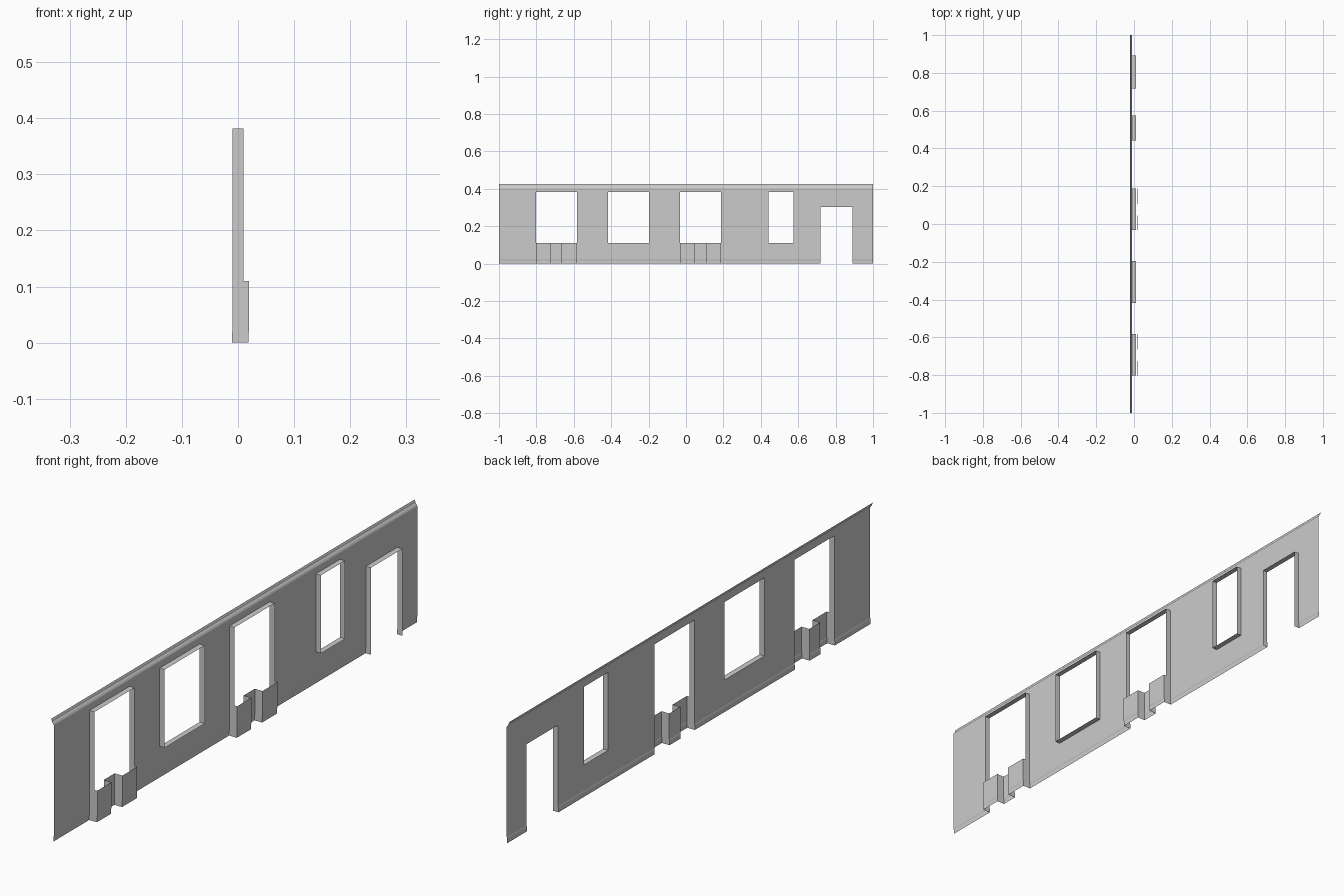
import bpy, bmesh

if "Cube" in bpy.data.objects:
    bpy.data.objects.remove(bpy.data.objects["Cube"])

FACE, REVEAL, NICHE = -0.0095, 0.01, 0.02   # wall face, reveal depth, niche depth
SILL, HEAD, DOOR_HEAD = 0.11, 0.382, 0.303
TOP = 0.405
# each opening: y start, y end, kind
OPENINGS = [(-0.803, -0.583, "niche"), (-0.418, -0.197, "plain"),
            (-0.033, 0.188, "niche"), (0.442, 0.575, "plain"),
            (0.718, 0.891, "door")]


def plinth(x):
    """Offset/height profile of the slightly projecting wall base."""
    return [(x - 0.0015, 0), (x - 0.0015, 0.016), (x, 0.021)]


def make(name, strips):
    """Each strip is two matching 3D point rows, bridged with quads."""
    bm = bmesh.new()
    for a, b in strips:
        va = [bm.verts.new(p) for p in a]
        vb = [bm.verts.new(p) for p in b]
        for i in range(len(a) - 1):
            bm.faces.new((va[i], va[i + 1], vb[i + 1], vb[i]))
    bmesh.ops.remove_doubles(bm, verts=bm.verts, dist=1e-5)
    me = bpy.data.meshes.new(name)
    bm.to_mesh(me)
    bm.free()
    ob = bpy.data.objects.new(name, me)
    bpy.context.collection.objects.link(ob)
    return ob


def along(prof, y0, y1):
    return [(x, y0, z) for x, z in prof], [(x, y1, z) for x, z in prof]


def across(pa, pb, y):
    return [(x, y, z) for x, z in pa], [(x, y, z) for x, z in pb]


# wall sheet: solid piers plus the pieces above and below the openings
wall = []
edge = -1.0
for y0, y1, kind in OPENINGS:
    wall.append(along(plinth(FACE) + [(FACE, TOP)], edge, y0))
    head = DOOR_HEAD if kind == "door" else HEAD
    wall.append(along([(FACE, head), (FACE, TOP)], y0, y1))
    if kind == "plain":
        wall.append(along(plinth(FACE) + [(FACE, SILL)], y0, y1))
    edge = y1
wall.append(along(plinth(FACE) + [(FACE, TOP)], edge, 1.0))
make("wall", wall)

# cornice along the top edge
make("cornice", [along([(FACE, TOP), (-0.012, 0.410), (-0.0165, 0.415),
                        (-0.0175, 0.420), (-0.02, 0.425)], -1, 1)])

for n, (y0, y1, kind) in enumerate(OPENINGS, 1):
    head = DOOR_HEAD if kind == "door" else HEAD
    # reveals around the opening
    if kind == "door":
        jamb = plinth(FACE) + [(FACE, head)]
    else:
        jamb = [(FACE, SILL), (FACE, head)]
    deep = [(REVEAL, z) for _, z in jamb]
    rev = [across(jamb, deep, y0), across(jamb, deep, y1),
           along([(FACE, head), (REVEAL, head)], y0, y1)]
    if kind == "plain":
        rev.append(along([(FACE, SILL), (REVEAL, SILL)], y0, y1))
    make(f"{'door' if kind == 'door' else 'window'}_reveal_{n}", rev)

    # stepped apron: two deep niches with a pier between them
    if kind == "niche":
        front = plinth(FACE) + [(FACE, SILL)]
        back = plinth(NICHE) + [(NICHE, SILL)]
        a, b = y0 + 0.078, y1 - 0.082
        make(f"window_apron_{n}",
             [along(back, y0, a), along(front, a, b), along(back, b, y1)]
             + [across(front, back, y) for y in (y0, a, b, y1)])
